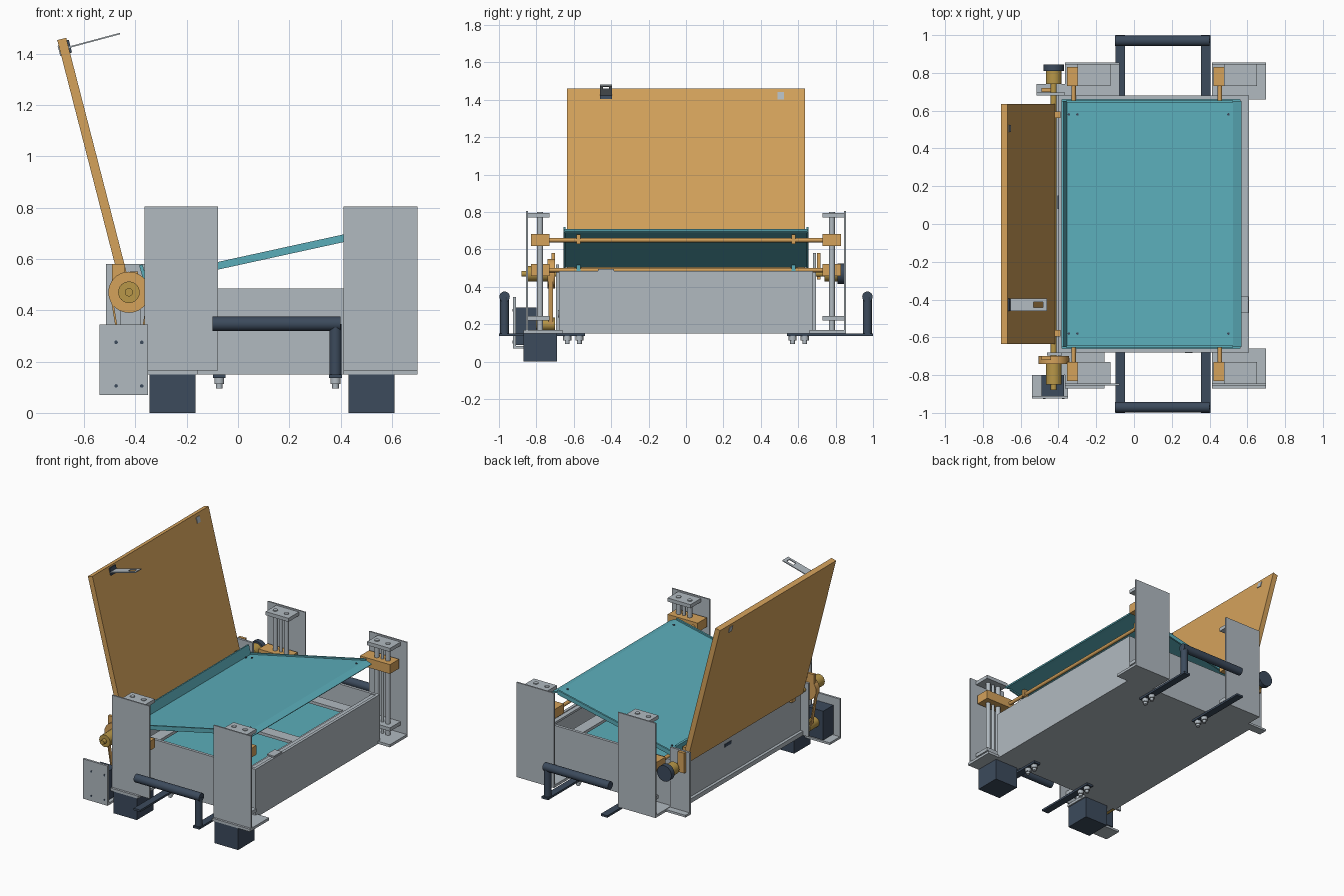
import bpy, bmesh, math
from mathutils import Vector


def mat(name, rgb):
    m = bpy.data.materials.new(name)
    m.diffuse_color = (*rgb, 1)
    return m


GREY = mat("light grey metal", (0.44, 0.49, 0.53))
TEAL = mat("teal sheet", (0.105, 0.42, 0.49))
ORANGE = mat("orange panel", (0.66, 0.36, 0.105))
NAVY = mat("dark navy", (0.045, 0.069, 0.107))
GOLD = mat("brass", (0.48, 0.31, 0.065))


def finish(name, bm, m):
    bmesh.ops.recalc_face_normals(bm, faces=bm.faces[:])
    me = bpy.data.meshes.new(name)
    bm.to_mesh(me)
    bm.free()
    me.materials.append(m)
    ob = bpy.data.objects.new(name, me)
    bpy.context.collection.objects.link(ob)
    return ob


def add_box(bm, x, y, z):
    vs = bmesh.ops.create_cube(bm, size=1)["verts"]
    for v in vs:
        v.co = Vector([(r[0] + r[1]) / 2 + c * (r[1] - r[0]) for r, c in zip((x, y, z), v.co)])


def box(name, m, *ranges):
    # one object from any number of (x, y, z) range triples
    bm = bmesh.new()
    for r in ranges:
        add_box(bm, *r)
    return finish(name, bm, m)


def rod(name, m, a, b, r, seg=24):
    a, b = Vector(a), Vector(b)
    bm = bmesh.new()
    bmesh.ops.create_cone(bm, cap_ends=True, segments=seg, radius1=r, radius2=r, depth=(b - a).length)
    rot = (b - a).to_track_quat('Z', 'Y')
    for v in bm.verts:
        v.co = rot @ v.co + (a + b) / 2
    for f in bm.faces:
        f.smooth = len(f.verts) == 4
    for e in bm.edges:
        e.smooth = all(len(f.verts) == 4 for f in e.link_faces)
    return finish(name, bm, m)


def prism(name, m, pts, y0, y1):
    # side profile in x, z pushed along y
    bm = bmesh.new()
    f = bm.faces.new([bm.verts.new((x, y0, z)) for x, z in pts])
    ext = bmesh.ops.extrude_face_region(bm, geom=[f])["geom"]
    bmesh.ops.translate(bm, vec=(0, y1 - y0, 0), verts=[v for v in ext if isinstance(v, bmesh.types.BMVert)])
    return finish(name, bm, m)


def yr(s, a, b):
    return tuple(sorted((s * a, s * b)))


# Open case
box("case_floor", GREY, ((-0.40, 0.61), (-0.68, 0.68), (0.15, 0.17)))
box("case_walls", GREY,
    ((-0.40, -0.38), (-0.68, 0.68), (0.17, 0.485)),
    ((0.59, 0.61), (-0.68, 0.68), (0.17, 0.485)),
    ((-0.38, 0.59), (-0.68, -0.66), (0.17, 0.485)),
    ((-0.38, 0.59), (0.66, 0.68), (0.17, 0.485)))
box("case_rim", GREY, ((0.56, 0.59), (-0.66, 0.66), (0.465, 0.48)))
box("case_side_rail", GREY, ((-0.42, -0.40), (-0.68, 0.68), (0.15, 0.18)))
box("side_slot", NAVY, ((-0.404, -0.39), (0.08, 0.15), (0.38, 0.40)))
rod("cable_hole", GREY, (0.29, -0.684, 0.255), (0.29, -0.67, 0.255), 0.02)

# Inner bed with its framed window
box("inner_bed", TEAL, ((-0.38, 0.59), (-0.66, 0.66), (0.30, 0.31)))
box("inner_frame", GREY,
    ((-0.33, -0.25), (-0.60, 0.60), (0.37, 0.39)),
    ((0.44, 0.52), (-0.60, 0.60), (0.37, 0.39)),
    ((-0.25, 0.44), (-0.60, -0.52), (0.37, 0.39)),
    ((-0.25, 0.44), (0.52, 0.60), (0.37, 0.39)),
    ((-0.25, 0.44), (-0.04, 0.04), (0.37, 0.39)))
box("frame_posts", GREY, *[((x, x + 0.04), (y, y + 0.04), (0.31, 0.37))
                           for x in (-0.31, 0.46) for y in (-0.58, 0.54)])


# Tilted tray: sheet, raised side rims, end lip and screws
def slope(x, d=0.0):
    return 0.59 + 0.219 * (x + 0.07) + d


prism("tray_sheet", TEAL, [(-0.365, slope(-0.365, -0.022)), (0.525, slope(0.525, -0.022)),
                           (0.565, 0.688), (0.57, 0.696), (0.525, slope(0.525, -0.01)),
                           (-0.355, slope(-0.355, -0.01)), (-0.372, 0.578), (-0.385, 0.575)],
      -0.65, 0.65)
for s in (-1, 1):
    prism("tray_rim", TEAL, [(-0.35, slope(-0.35, -0.03)), (0.525, slope(0.525, -0.03)),
                             (0.525, slope(0.525)), (-0.36, slope(-0.36))], *yr(s, 0.643, 0.655))
    for x in (-0.345, -0.30, 0.50):
        rod("tray_screw", NAVY, (x, s * 0.58, slope(x, -0.012)), (x, s * 0.58, slope(x, -0.005)), 0.007, 10)

# Cross shafts carrying the tray, and their clips
for x, z in ((-0.32, 0.49), (0.455, 0.65)):
    rod("cross_shaft", ORANGE, (x, -0.83, z), (x, 0.83, z), 0.012, 16)
    for s in (-1, 1):
        box("shaft_clip", ORANGE if x > 0 else TEAL,
            ((x - 0.018, x + 0.018), yr(s, 0.565, 0.585), (z - 0.02, z + 0.03)))

# Four lift towers
for s in (-1, 1):
    for x0, zb in ((-0.365, 0.49), (0.412, 0.65)):
        front = s < 0
        box("tower_plate", GREY, ((x0, x0 + 0.288), yr(s, 0.845, 0.855), (0.165, 0.805)))
        box("tower_base", GREY, ((x0, x0 + (0.21 if front and x0 < 0 else 0.288)),
                                 yr(s, 0.66, 0.87 if front else 0.855), (0.15, 0.168)))
        box("tower_brackets", GREY,
            ((x0 + 0.065, x0 + 0.24), yr(s, 0.73, 0.845), (0.77, 0.795)),
            ((x0 + 0.065, x0 + 0.24), yr(s, 0.73, 0.845), (0.22, 0.245)))
        box("slider_block", ORANGE, ((x0 + 0.01, x0 + 0.24), yr(s, 0.73, 0.83), (zb - 0.032, zb + 0.032)))
        for dx in (0.105, 0.19):
            rod("guide_rod", GREY, (x0 + dx, s * 0.78, 0.165), (x0 + dx, s * 0.78, 0.80), 0.016, 20)
        rod("lead_screw", GREY, (x0 + 0.148, s * 0.78, 0.165), (x0 + 0.148, s * 0.78, 0.77), 0.01, 16)
    # Lifting handle: grip, single post, flat bars and bolts
    rod("handle_grip", NAVY, (-0.10, s * 0.97, 0.347), (0.40, s * 0.97, 0.347), 0.028)
    rod("handle_post", NAVY, (0.38, s * 0.97, 0.15), (0.38, s * 0.97, 0.347), 0.024)
    for x in (-0.073, 0.38):
        box("handle_bar", NAVY, ((x - 0.025, x + 0.025), yr(s, 0.54, 1.0), (0.136, 0.15)))
        for y in (0.57, 0.635):
            rod("bolt_nut", GREY, (x, s * y, 0.112), (x, s * y, 0.137), 0.022, 6)
            rod("bolt_end", GREY, (x, s * y, 0.095), (x, s * y, 0.115), 0.013, 12)

# Lift motors under the front towers
for x in (-0.345, 0.43):
    box("lift_motor", NAVY, ((x, x + 0.18), (-0.87, -0.69), (0, 0.15)))

# Leaning lid
base, top = Vector((-0.433, 0.47)), Vector((-0.687, 1.457))
u = (top - base).normalized()
n = Vector((u.y, -u.x))
prism("lid", ORANGE, [base - n * 0.018, base + n * 0.018, top + n * 0.018, top - n * 0.018], -0.635, 0.635)

# Slotted latch arm, striker and latch keeper
a, b = Vector((-0.665, 1.42)), Vector((-0.46, 1.475))
off = Vector((0, 0.006))


def arm(t0, t1, y0, y1):
    p, q = a.lerp(b, t0), a.lerp(b, t1)
    prism("latch_arm", GREY, [p, q, q + off, p + off], y0, y1)


arm(0, 0.65, -0.46, -0.395)
arm(0.9, 1, -0.46, -0.395)
arm(0.65, 0.9, -0.46, -0.443)
arm(0.65, 0.9, -0.412, -0.395)
p = top - u * 0.04
prism("latch_foot", NAVY, [p + n * c + u * d for c, d in ((0.017, -0.02), (0.026, -0.02), (0.026, 0.03), (0.017, 0.03))],
      -0.46, -0.395)
for k in (1, -1):
    prism("lid_striker", GREY, [p + n * c * k + u * d for c, d in
                                ((0.015, -0.022), (0.022, -0.022), (0.022, 0.018), (0.015, 0.018))], 0.488, 0.523)
box("latch_keeper", GREY, ((0.55, 0.605), (-0.47, -0.385), (0.485, 0.495)))

# Lid hinge: straps, front drive wheel, rear damper
hx, hz = -0.425, 0.47
for s in (-1, 1):
    box("hinge_strap", ORANGE, ((-0.42, -0.39), yr(s, 0.56, 0.595), (0.42, 0.55)))
rod("hinge_shaft", GOLD, (hx, -0.88, hz), (hx, 0.84, hz), 0.016)
rod("drive_wheel", ORANGE, (hx, -0.74, hz), (hx, -0.70, hz), 0.08, 40)
rod("drive_hub", GOLD, (hx, -0.85, hz), (hx, -0.74, hz), 0.042)
rod("damper", GOLD, (hx, 0.74, hz), (hx, 0.82, hz), 0.042)
rod("damper_cap", NAVY, (hx, 0.81, hz), (hx, 0.845, hz), 0.055)
for s in (-1, 1):
    box("hinge_bracket", GREY, ((-0.515, -0.365) if s > 0 else (-0.46, -0.38), yr(s, 0.68, 0.695),
                                (0.15, 0.58 if s > 0 else 0.52)))
    box("lid_end_arm", ORANGE, ((-0.49, -0.44), yr(s, 0.70, 0.72), (0.44, 0.58)))
box("hinge_bracket_foot", GREY, ((-0.515, -0.365), (0.68, 0.74), (0.15, 0.165)))

# Drive belt, lid motor and its bracket
for x0, x1 in ((-0.50, -0.455), (-0.35, -0.395)):
    prism("drive_belt", ORANGE, [(x0, hz), (x0 + 0.008, hz), (x1 + 0.008, 0.20), (x1, 0.20)], -0.735, -0.71)
rod("motor_pulley", GOLD, (hx, -0.81, 0.20), (hx, -0.70, 0.20), 0.035)
box("lid_motor", NAVY, ((-0.49, -0.37), (-0.91, -0.80), (0.09, 0.29)))
box("motor_bracket", GREY,
    ((-0.54, -0.35), (-0.925, -0.91), (0.07, 0.345)),
    ((-0.54, -0.35), (-0.91, -0.80), (0.07, 0.085)),
    ((-0.40, -0.35), (-0.80, -0.66), (0.15, 0.165)))
for x in (-0.475, -0.375):
    for z in (0.105, 0.275):
        rod("bracket_hole", NAVY, (x, -0.927, z), (x, -0.92, z), 0.007, 12)
